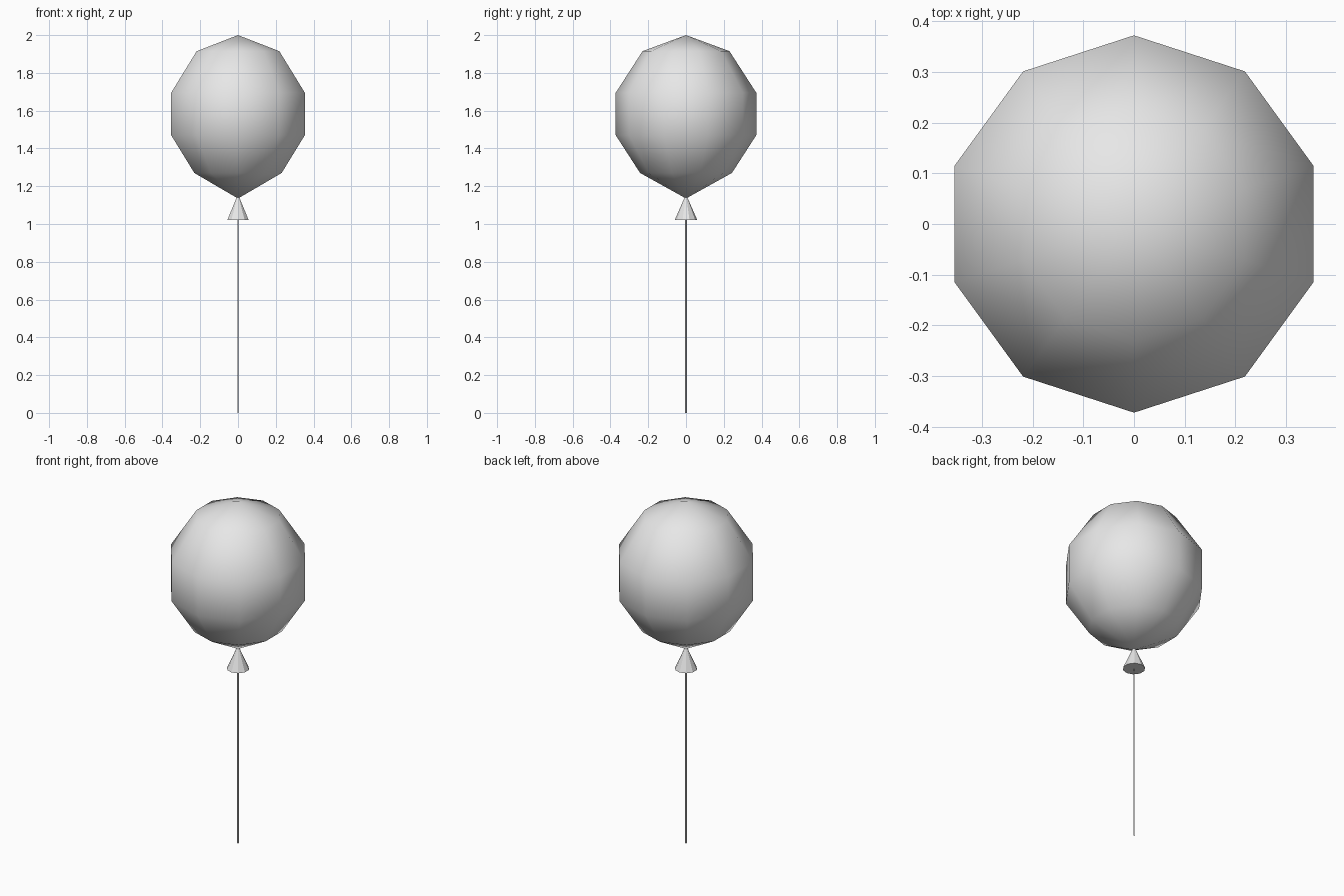
import bpy
import bmesh
from math import cos, sin, pi

cube = bpy.data.objects.get("Cube")
if cube:
    bpy.data.objects.remove(cube, do_unlink=True)

grey = bpy.data.materials.new("plain grey")
grey.use_nodes = True
colour = (0.8, 0.8, 0.8, 1)
grey.diffuse_color = colour
grey.node_tree.nodes["Principled BSDF"].inputs["Base Color"].default_value = colour


def lathe(name, profile, sides, smooth):
    """Revolve (radius, height) points about z; a zero radius closes to a tip."""
    bm = bmesh.new()
    rings = []
    for r, z in profile:
        count = sides if r else 1
        rings.append([bm.verts.new((r * cos(pi / 2 + 2 * pi * i / sides),
                                    r * sin(pi / 2 + 2 * pi * i / sides), z))
                      for i in range(count)])
    for low, high in zip(rings, rings[1:]):
        for i in range(sides):
            j = (i + 1) % sides
            corners = [low[i % len(low)], low[j % len(low)],
                       high[j % len(high)], high[i % len(high)]]
            bm.faces.new(list(dict.fromkeys(corners)))
    # Flat caps on open ends
    for ring in (rings[0], rings[-1]):
        if len(ring) > 1:
            bm.faces.new(ring)
    bmesh.ops.recalc_face_normals(bm, faces=bm.faces)
    for face in bm.faces:
        face.smooth = smooth
    mesh = bpy.data.meshes.new(name)
    bm.to_mesh(mesh)
    bm.free()
    mesh.materials.append(grey)
    obj = bpy.data.objects.new(name, mesh)
    bpy.context.collection.objects.link(obj)
    return obj


# Smooth low-poly envelope
lathe("balloon", [(0, 1.135), (0.243, 1.27), (0.372, 1.47),
                  (0.372, 1.695), (0.23, 1.915), (0, 2.0)], 10, True)
# Flared knot below the envelope
lathe("knot", [(0.06, 1.02), (0.004, 1.148)], 10, False)
# Thin hanging string
lathe("string", [(0.004, 0), (0.004, 1.04)], 6, False)
